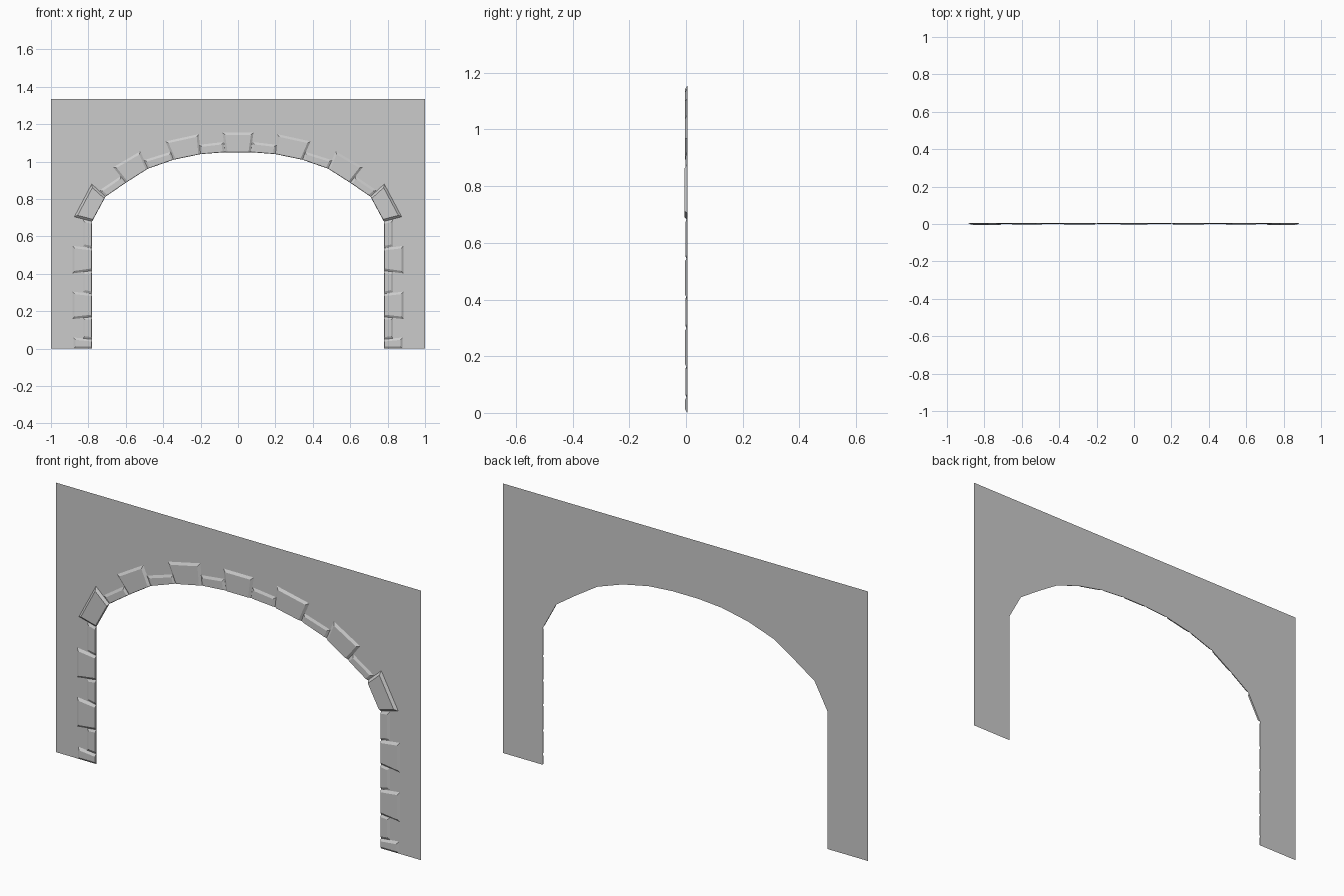
import bpy, bmesh
from mathutils import Vector

if "Cube" in bpy.data.objects:
    bpy.data.objects.remove(bpy.data.objects["Cube"])

WALL_Y = 0.005      # wall plane
TOP = 1.335
BEVEL = 0.012

# Right half of the opening, from crown to floor
ARCH = [(0, 1.05), (0.07, 1.05), (0.2, 1.04), (0.345, 1.01), (0.482, 0.962),
        (0.60, 0.887), (0.708, 0.813), (0.78, 0.68), (0.78, 0)]


def finish(name, bm, mirror=True):
    me = bpy.data.meshes.new(name)
    bm.to_mesh(me)
    bm.free()
    ob = bpy.data.objects.new(name, me)
    bpy.context.collection.objects.link(ob)
    if mirror:
        mod = ob.modifiers.new("mirror", 'MIRROR')
        mod.use_clip = True
        mod.merge_threshold = 0.0001
    return ob


def inset(pts, amounts):
    """Move each edge of a counter-clockwise polygon inward by its own amount."""
    n = len(pts)
    lines = []
    for i in range(n):
        a, b = Vector(pts[i]), Vector(pts[(i + 1) % n])
        d = (b - a).normalized()
        lines.append((a + Vector((-d.y, d.x)) * amounts[i], d))
    out = []
    for i in range(n):
        (p, d), (q, e) = lines[i - 1], lines[i]
        t = (q - p).cross(e) / d.cross(e)
        out.append(p + d * t)
    return out


def stone(name, pts, depth, mirror=True):
    """Quad order: inner start, outer start, outer end, inner end."""
    area = sum(Vector(pts[i - 1]).cross(Vector(pts[i])) for i in range(4))
    amounts = [BEVEL, BEVEL, BEVEL, 0.002]
    if area < 0:
        pts = [pts[3], pts[2], pts[1], pts[0]]
    front = inset(pts, amounts)
    bm = bmesh.new()
    lo = [bm.verts.new((p[0], WALL_Y, p[1])) for p in pts]
    hi = [bm.verts.new((p[0], WALL_Y - depth, p[1])) for p in front]
    bm.faces.new(hi)
    for i in range(4):
        j = (i + 1) % 4
        bm.faces.new((lo[i], lo[j], hi[j], hi[i]))
    return finish(name, bm, mirror)


# Wall: columns above the arch plus the side pier
bm = bmesh.new()
low = [bm.verts.new((x, WALL_Y, z)) for x, z in ARCH]
high = [bm.verts.new((x, WALL_Y, TOP)) for x, z in ARCH[:-1]]
for i in range(len(high) - 1):
    bm.faces.new((low[i], low[i + 1], high[i + 1], high[i]))
corner_low = bm.verts.new((1, WALL_Y, 0))
corner_high = bm.verts.new((1, WALL_Y, TOP))
bm.faces.new((low[-1], corner_low, corner_high, high[-1], low[-2]))
finish("wall", bm)

# Keystone
stone("keystone", [(-0.068, 1.05), (-0.083, 1.155), (0.083, 1.155), (0.068, 1.05)], 0.008, False)

# Arch stones, alternating small and large
small, large = 0.006, 0.008
outer = [(small, (0.077, 1.105), (0.206, 1.09)),
         (large, (0.21, 1.147), (0.388, 1.108)),
         (small, (0.357, 1.053), (0.503, 1.008)),
         (large, (0.522, 1.055), (0.667, 0.97)),
         (small, (0.627, 0.922), (0.742, 0.845)),
         (large + 0.003, (0.782, 0.88), (0.875, 0.705))]
for i, (depth, a, b) in enumerate(outer):
    stone(f"arch_stone_{i + 1}", [ARCH[i + 1], a, b, ARCH[i + 2]], depth)

# Jamb stones: (outer x, inner z low, outer z low, outer z high, inner z high)
jamb = [(0.88, 0.0, 0.0, 0.06, 0.05), (0.83, 0.05, 0.055, 0.165, 0.17),
        (0.885, 0.17, 0.158, 0.305, 0.293), (0.83, 0.293, 0.303, 0.41, 0.417),
        (0.885, 0.417, 0.402, 0.55, 0.537), (0.83, 0.537, 0.547, 0.69, 0.68)]
for i, (x, a, b, c, d) in enumerate(jamb):
    stone(f"jamb_stone_{i + 1}", [(0.78, a), (x, b), (x, c), (0.78, d)],
          small if i % 2 else large)
